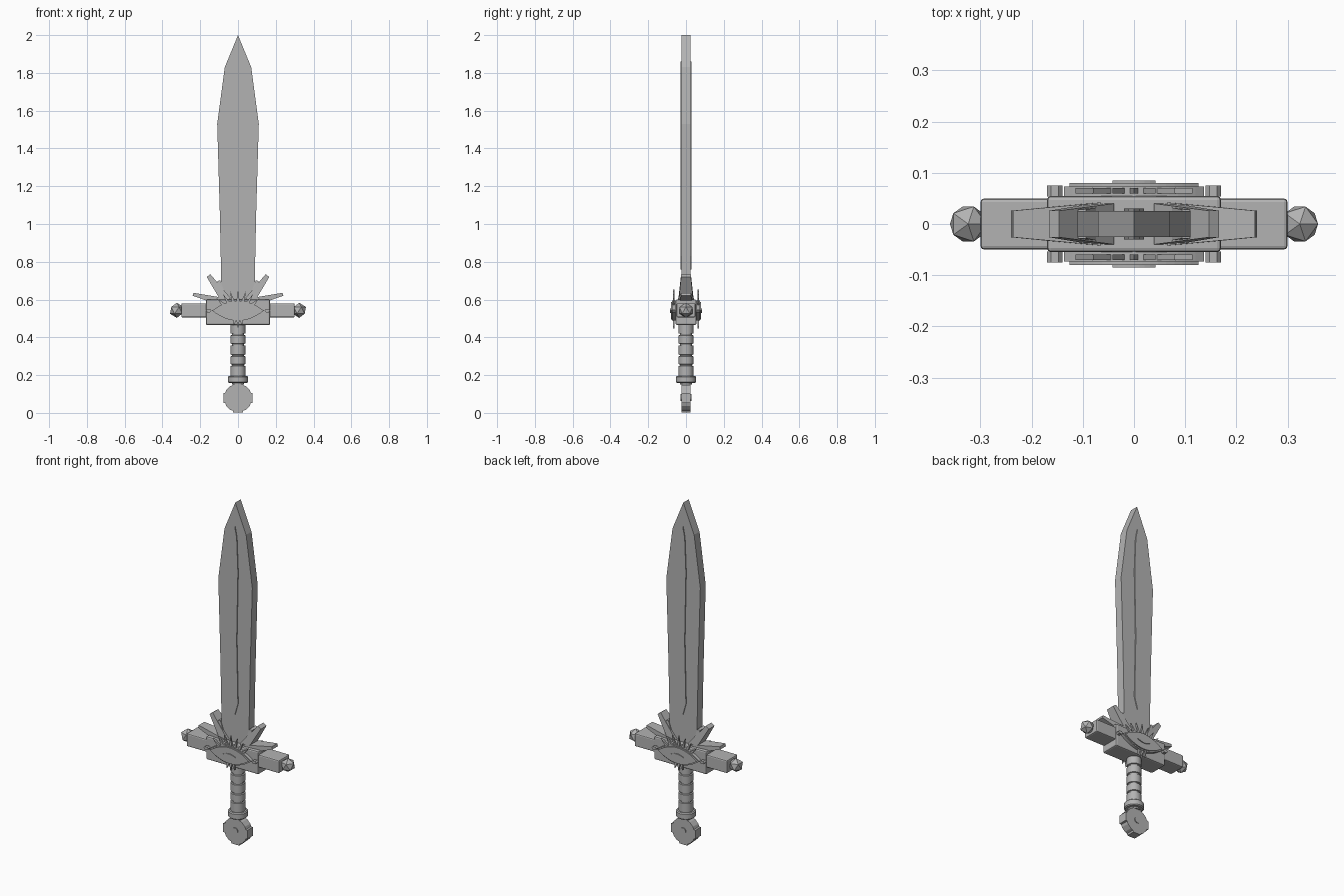
import bpy, bmesh, math
from mathutils import Matrix, Vector

if "Cube" in bpy.data.objects:
    bpy.data.objects.remove(bpy.data.objects["Cube"])

steel = bpy.data.materials.new("grey_steel")
steel.diffuse_color = (0.45, 0.45, 0.45, 1)
steel.use_nodes = True
steel.node_tree.nodes["Principled BSDF"].inputs["Base Color"].default_value = steel.diffuse_color


def finish(name, bm, bevel=0, smooth=False):
    bmesh.ops.recalc_face_normals(bm, faces=bm.faces[:])
    me = bpy.data.meshes.new(name)
    bm.to_mesh(me)
    bm.free()
    me.materials.append(steel)
    ob = bpy.data.objects.new(name, me)
    bpy.context.collection.objects.link(ob)
    if bevel:
        m = ob.modifiers.new("bevel", 'BEVEL')
        m.width, m.segments = bevel, 2
    if smooth:
        bpy.context.view_layer.objects.active = ob
        ob.select_set(True)
        bpy.ops.object.shade_smooth_by_angle(angle=math.radians(35))
        ob.select_set(False)
    return ob


def plate(name, outlines, y0, y1, bevel=0):
    """Extrude one or more x/z outlines from y0 to y1."""
    bm = bmesh.new()
    for pts in outlines:
        a = [bm.verts.new((x, y0, z)) for x, z in pts]
        b = [bm.verts.new((x, y1, z)) for x, z in pts]
        bm.faces.new(a)
        bm.faces.new(b[::-1])
        for i in range(len(pts)):
            j = (i + 1) % len(pts)
            bm.faces.new((a[j], a[i], b[i], b[j]))
    return finish(name, bm, bevel)


def box(name, x0, x1, y, z0, z1, bevel=0):
    return plate(name, [[(x0, z0), (x1, z0), (x1, z1), (x0, z1)]], -y, y, bevel)


def mirrored(half):
    return half + [(-x, z) for x, z in reversed(half) if x > 0]


def lathe(name, profile, n=24):
    """Spin an r/z profile round the z axis."""
    bm = bmesh.new()
    rings = [[bm.verts.new((r * math.cos(k * math.tau / n), r * math.sin(k * math.tau / n), z))
              for k in range(n)] for r, z in profile]
    for a, b in zip(rings, rings[1:]):
        for k in range(n):
            bm.faces.new((a[k], a[(k + 1) % n], b[(k + 1) % n], b[k]))
    bm.faces.new(rings[0][::-1])
    bm.faces.new(rings[-1])
    return finish(name, bm, smooth=True)


def lens(w, h, zc, n=16):
    top = [(w * (1 - 2 * i / n), zc + h * (1 - (1 - 2 * i / n) ** 2)) for i in range(n + 1)]
    return top + [(x, 2 * zc - z) for x, z in top[-2:0:-1]]


def spike(name, base, tip, wb, wt, yb, yt):
    """Four-sided bar tapering from base to tip in the x/z plane."""
    b, t = Vector((base[0], 0, base[1])), Vector((tip[0], 0, tip[1]))
    d = (t - b).normalized()
    side = Vector((-d.z, 0, d.x))
    bm = bmesh.new()
    ring = []
    for p, w, y in ((b, wb, yb), (t, wt, yt)):
        ring.append([bm.verts.new(p + side * w * s + Vector((0, y * q, 0)))
                     for s, q in ((-1, -1), (1, -1), (1, 1), (-1, 1))])
    a, c = ring
    bm.faces.new(a)
    bm.faces.new(c)
    for i in range(4):
        j = (i + 1) % 4
        bm.faces.new((a[i], a[j], c[j], c[i]))
    return finish(name, bm)


# Blade and its raised central rib
plate("blade", [mirrored([(0.087, 0.59), (0.09, 0.76), (0.096, 1.05), (0.11, 1.53),
                          (0.07, 1.83), (0, 2.0)])], -0.025, 0.025)
plate("blade_rib", [mirrored([(0, 0.76), (0.02, 0.83), (0.012, 1.2), (0.02, 1.6),
                              (0.012, 1.8), (0, 1.86)])], -0.03, 0.03)

# Cross guard
box("guard_block", -0.17, 0.17, 0.055, 0.465, 0.60, 0.008)
for s, side in ((-1, "left"), (1, "right")):
    x = sorted((0.15 * s, 0.30 * s))
    box(side + "_guard_arm", x[0], x[1], 0.05, 0.505, 0.58, 0.007)
    bm = bmesh.new()
    bmesh.ops.create_icosphere(bm, subdivisions=1, radius=0.04,
                               matrix=Matrix.Translation((0.324 * s, 0, 0.543)))
    finish(side + "_end_gem", bm)
    # Flared wings above the guard
    spike(side + "_upper_wing", (0.06 * s, 0.592), (0.156 * s, 0.727), 0.026, 0.012, 0.04, 0.026)
    spike(side + "_lower_wing", (0.07 * s, 0.585), (0.238 * s, 0.628), 0.023, 0.008, 0.042, 0.026)
    spike(side + "_wing_barb", (0.075 * s, 0.60), (0.102 * s, 0.70), 0.018, 0.008, 0.035, 0.028)

# Eye ornament with lashes on both faces
for s, side in ((-1, "front"), (1, "back")):
    plate(side + "_eye_rim", [lens(0.137, 0.053, 0.541)], s * 0.054, s * 0.073)
    plate(side + "_eye", [lens(0.126, 0.046, 0.541)], s * 0.07, s * 0.08)
    plate(side + "_pupil", [lens(0.042, 0.012, 0.541, 8)], s * 0.078, s * 0.085)
    lashes = []
    for k in range(-3, 4):
        a = k * 0.27
        cx, cz = 0.025 * k, 0.587 - 0.0018 * k * k
        L = 0.066 - 0.004 * abs(k)
        dx, dz = math.sin(a), math.cos(a)
        lashes.append([(cx - 0.009 * dz, cz + 0.009 * dx), (cx + 0.009 * dz, cz - 0.009 * dx),
                       (cx + L * dx, cz + L * dz)])
    for k in (-1, 0, 1):
        lashes.append([(0.016 * k - 0.009, 0.495), (0.016 * k + 0.009, 0.495),
                       (0.025 * k, 0.446 + 0.012 * abs(k))])
    plate(side + "_lashes", lashes, s * 0.060, s * 0.070)
    plate(side + "_studs", [[(q * 0.155 + 0.015 * math.cos(i * math.tau / 6),
                              0.541 + 0.010 * math.sin(i * math.tau / 6)) for i in range(6)]
                            for q in (-1, 1)], s * 0.054, s * 0.075)

# Grip wrapped in bands, with a collar below
profile = [(0.033, 0.15)]
for z0, z1 in ((0.19, 0.25), (0.256, 0.301), (0.307, 0.358), (0.366, 0.412), (0.419, 0.47)):
    profile += [(0.033, z0), (0.039, z0 + 0.002), (0.039, z1 - 0.002), (0.033, z1)]
lathe("grip", profile)
lathe("collar", [(0.047, 0.158), (0.053, 0.163), (0.053, 0.191), (0.047, 0.196)])

# Notched disc pommel with a hub
disc = []
for q in range(4):
    for r, a in ((0.082, -18), (0.082, 18), (0.073, 22), (0.075, 34), (0.075, 56), (0.073, 68)):
        t = math.radians(a + 90 * q)
        disc.append((r * math.cos(t), 0.079 + r * math.sin(t)))
plate("pommel", [disc], -0.025, 0.025)
plate("pommel_hub", [[(0.018 * math.cos(i * math.tau / 12), 0.082 + 0.018 * math.sin(i * math.tau / 12))
                      for i in range(12)]], -0.03, 0.03)
box("pommel_neck", -0.025, 0.025, 0.022, 0.14, 0.165)
